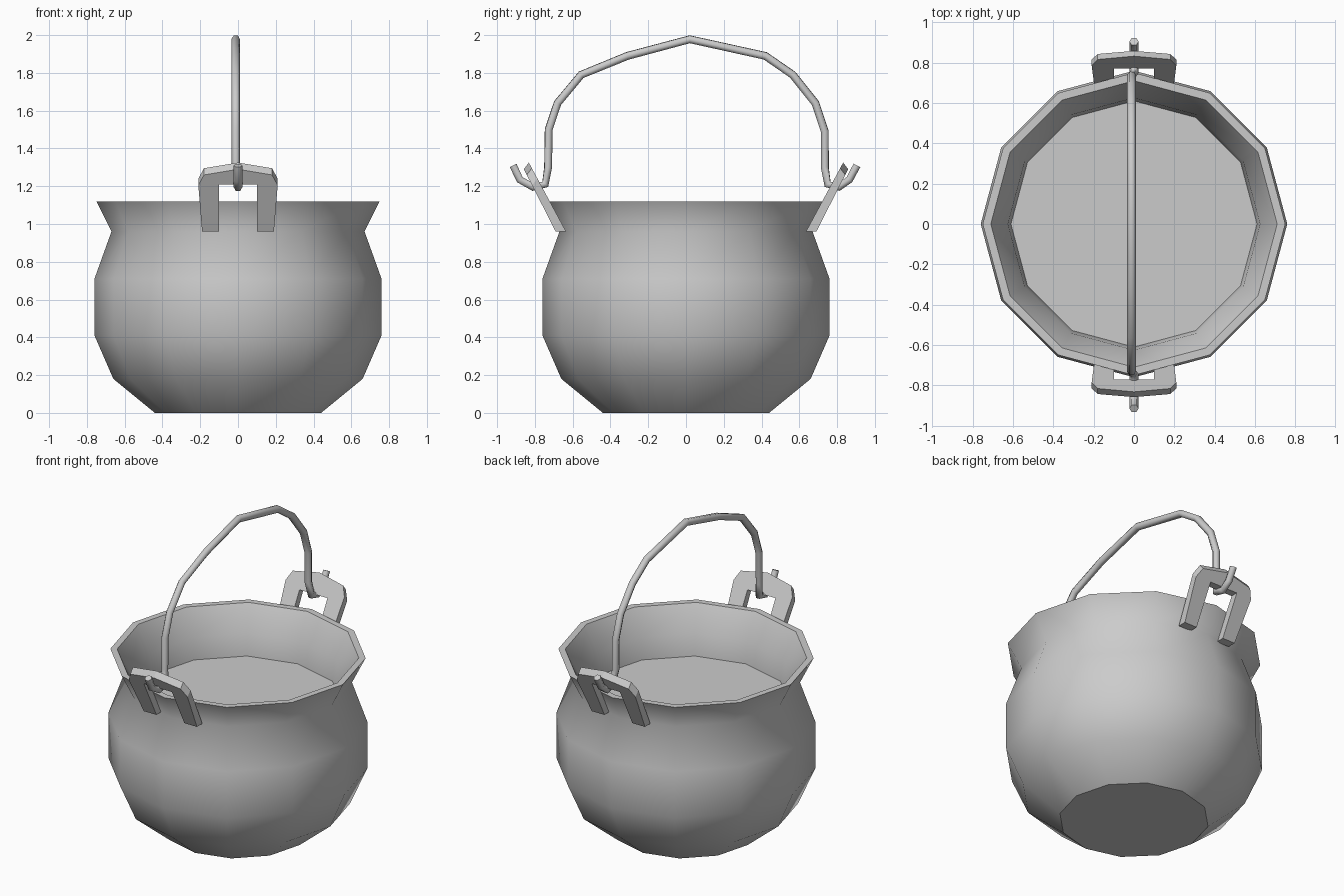
import bpy
import bmesh
from math import cos, sin, pi

default = bpy.data.objects.get("Cube")
if default:
    bpy.data.objects.remove(default, do_unlink=True)

SIDES = 12

# Single grey metal
metal = bpy.data.materials.new("grey_iron")
metal.use_nodes = True
GREY = (0.6, 0.6, 0.6, 1)
metal.diffuse_color = GREY
metal.node_tree.nodes["Principled BSDF"].inputs["Base Color"].default_value = GREY


def add_object(name, data):
    obj = bpy.data.objects.new(name, data)
    data.materials.append(metal)
    bpy.context.collection.objects.link(obj)
    return obj


def mesh_object(name, bm, smooth=False):
    bmesh.ops.recalc_face_normals(bm, faces=bm.faces)
    for f in bm.faces:
        f.smooth = smooth and abs(f.normal.z) < 0.95
    mesh = bpy.data.meshes.new(name)
    bm.to_mesh(mesh)
    bm.free()
    return add_object(name, mesh)


# Pot: one closed profile spun round, up the outside and down to the inner floor
profile = [(0.44, 0), (0.66, 0.18), (0.76, 0.41), (0.76, 0.71), (0.67, 0.96),
           (0.75, 1.12), (0.71, 1.12), (0.625, 0.96), (0.61, 0.82)]
bm = bmesh.new()
rings = [[bm.verts.new((r * cos(2 * pi * i / SIDES), r * sin(2 * pi * i / SIDES), z))
          for i in range(SIDES)] for r, z in profile]
for low, high in zip(rings, rings[1:]):
    for i in range(SIDES):
        j = (i + 1) % SIDES
        bm.faces.new((low[i], low[j], high[j], high[i]))
bm.faces.new(rings[0])
bm.faces.new(rings[-1])
mesh_object("pot", bm, smooth=True)


# Brackets: leaning arched plates with two legs, front and back
half = [(0, 1.21), (0.1, 1.21), (0.1, 0.96), (0.19, 0.96), (0.21, 1.24), (0.18, 1.295), (0, 1.325)]


def bracket(name, side):
    bm = bmesh.new()
    for mirror in (1, -1):
        inner, outer = [], []
        for x, z in half:
            drop = 0.035 if z > 1.22 else 0
            inner.append(bm.verts.new((mirror * x, side * (0.635 + 0.54 * (z - 0.96)), z)))
            outer.append(bm.verts.new((mirror * x, side * (0.69 + 0.51 * (z - drop - 0.96)), z - drop)))
        # Leg and top bar
        for loop in (inner, outer):
            bm.faces.new(loop[1:5])
            bm.faces.new((loop[0], loop[1], loop[4], loop[5], loop[6]))
        for k in range(len(half) - 1):
            bm.faces.new((inner[k], inner[k + 1], outer[k + 1], outer[k]))
    bmesh.ops.remove_doubles(bm, verts=bm.verts, dist=0.001)
    mesh_object(name, bm)


bracket("front_bracket", -1)
bracket("back_bracket", 1)

# Handle: a bent six-sided rod with a hook at each end
path = [(-0.915, 1.31), (-0.88, 1.235), (-0.81, 1.195), (-0.745, 1.21), (-0.73, 1.3),
        (-0.727, 1.5), (-0.68, 1.64), (-0.555, 1.79), (-0.31, 1.89), (0.02, 1.978),
        (0.42, 1.89), (0.565, 1.79), (0.685, 1.64), (0.735, 1.49), (0.735, 1.3),
        (0.75, 1.21), (0.81, 1.195), (0.865, 1.235), (0.905, 1.31)]
curve = bpy.data.curves.new("handle", "CURVE")
curve.dimensions = "3D"
curve.bevel_depth = 0.023
curve.bevel_resolution = 1
curve.use_fill_caps = True
spline = curve.splines.new("POLY")
spline.points.add(len(path) - 1)
for point, (y, z) in zip(spline.points, path):
    point.co = (-0.012 if z > 1.25 and abs(y) < 0.8 else 0, y, z, 1)
spline.use_smooth = True
add_object("handle", curve)
